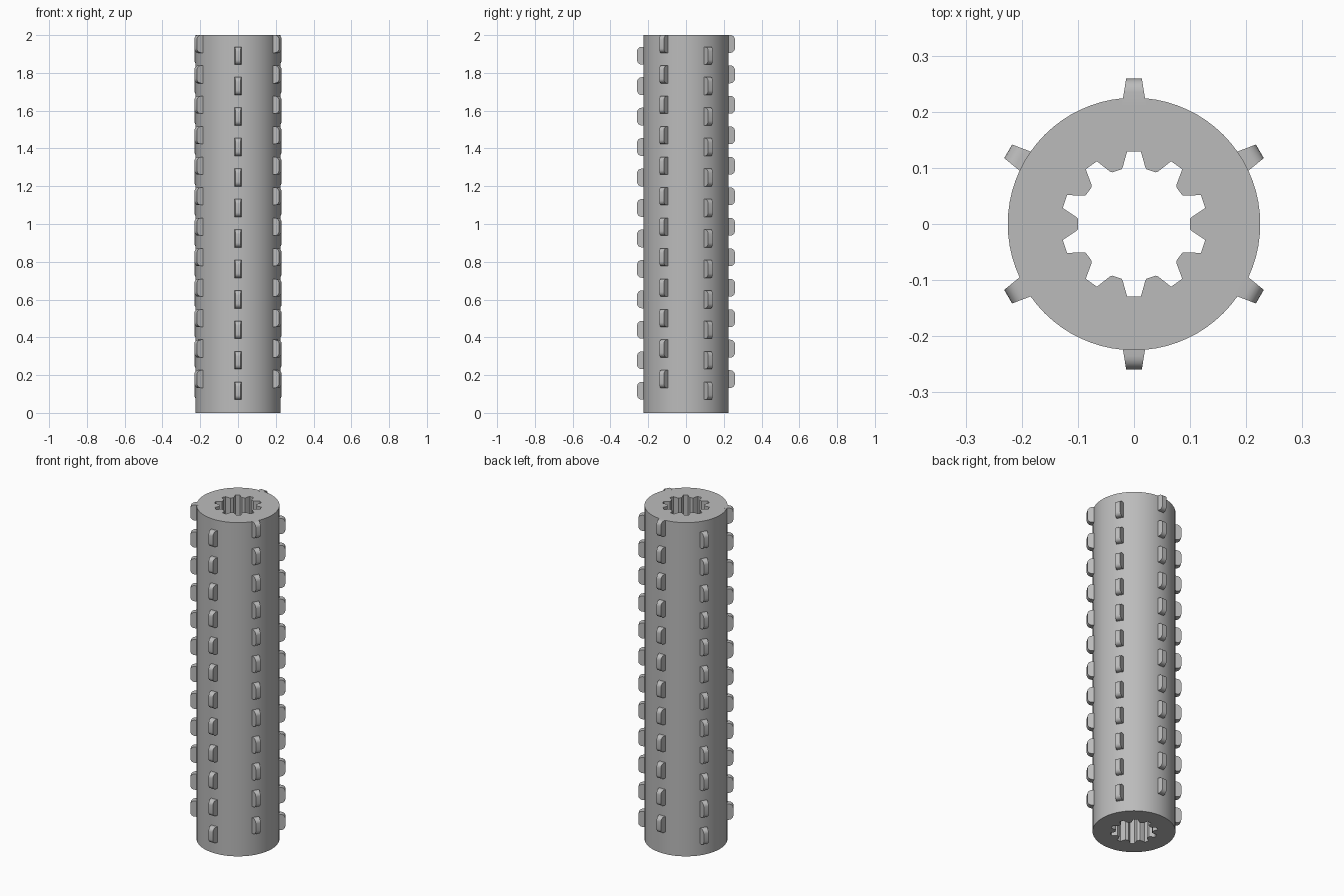
import bpy
import bmesh
from math import cos, sin, pi, radians
from mathutils import Matrix

cube = bpy.data.objects.get("Cube")
if cube:
    bpy.data.objects.remove(cube, do_unlink=True)

HEIGHT, RADIUS, TIP = 2.0, 0.225, 0.259
ROWS, PER_ROW, PITCH = 6, 12, 0.1613

grey = bpy.data.materials.new("grey plastic")
grey.use_nodes = True
grey.diffuse_color = (0.5, 0.5, 0.5, 1)
grey.node_tree.nodes["Principled BSDF"].inputs["Base Color"].default_value = (0.5, 0.5, 0.5, 1)


def make_object(name, bm, smooth_angle):
    bmesh.ops.recalc_face_normals(bm, faces=bm.faces)
    mesh = bpy.data.meshes.new(name)
    bm.to_mesh(mesh)
    bm.free()
    mesh.materials.append(grey)
    obj = bpy.data.objects.new(name, mesh)
    bpy.context.collection.objects.link(obj)
    bpy.ops.object.select_all(action="DESELECT")
    obj.select_set(True)
    bpy.context.view_layer.objects.active = obj
    bpy.ops.object.shade_smooth_by_angle(angle=radians(smooth_angle))
    return obj


def add_loop(bm, polar):
    """Closed loop of edges from (radius, degrees) pairs."""
    verts = [bm.verts.new((r * cos(radians(a)), r * sin(radians(a)), 0)) for r, a in polar]
    return [bm.edges.new((v, verts[i - 1])) for i, v in enumerate(verts)]


# Tube with a ten-notch splined bore
bm = bmesh.new()
notch = [(0.100, -13), (0.103, -11.3), (0.130, -5.4), (0.130, 5.4), (0.103, 11.3), (0.100, 13)]
bore = [(r, 90 + 36 * k + a) for k in range(10) for r, a in notch]
rim = [(RADIUS, 360 * i / 72) for i in range(72)]
edges = add_loop(bm, rim) + add_loop(bm, bore)
bmesh.ops.triangle_fill(bm, edges=edges, use_beauty=True, normal=(0, 0, 1))
ext = bmesh.ops.extrude_face_region(bm, geom=bm.faces[:], use_keep_orig=True)
top = [g for g in ext["geom"] if isinstance(g, bmesh.types.BMVert)]
bmesh.ops.translate(bm, verts=top, vec=(0, 0, HEIGHT))
make_object("splined_tube", bm, 20)


# Rounded fin outline in the radius/height plane
def fin_outline(half=0.047, root=0.212, corner=0.024, steps=5):
    arc = [(TIP - corner + corner * sin(t), half - corner + corner * cos(t))
           for t in (pi / 2 * i / steps for i in range(steps + 1))]
    upper = [(root, half)] + arc
    return upper + [(r, -z) for r, z in reversed(upper)]


def add_fin(bm, matrix):
    def half_width(r):
        return 0.0195 - 0.0055 * (r - RADIUS) / (TIP - RADIUS)

    outline = fin_outline()
    sides = [[bm.verts.new(matrix @ Matrix.Translation((r, s * half_width(r), z)).translation)
              for r, z in outline] for s in (-1, 1)]
    left, right = sides
    bm.faces.new(left)
    bm.faces.new(right[::-1])
    for i in range(len(outline)):
        bm.faces.new((left[i], left[i - 1], right[i - 1], right[i]))


# Six rows of fins, every second row raised by a part step
for row in range(ROWS):
    bm = bmesh.new()
    start = 0.117 if row % 2 == 0 else 0.179
    turn = Matrix.Rotation(radians(270 + 60 * row), 4, "Z")
    for i in range(PER_ROW):
        add_fin(bm, Matrix.Translation((0, 0, start + i * PITCH)) @ turn)
    make_object(f"fin_row_{row + 1}", bm, 35)
